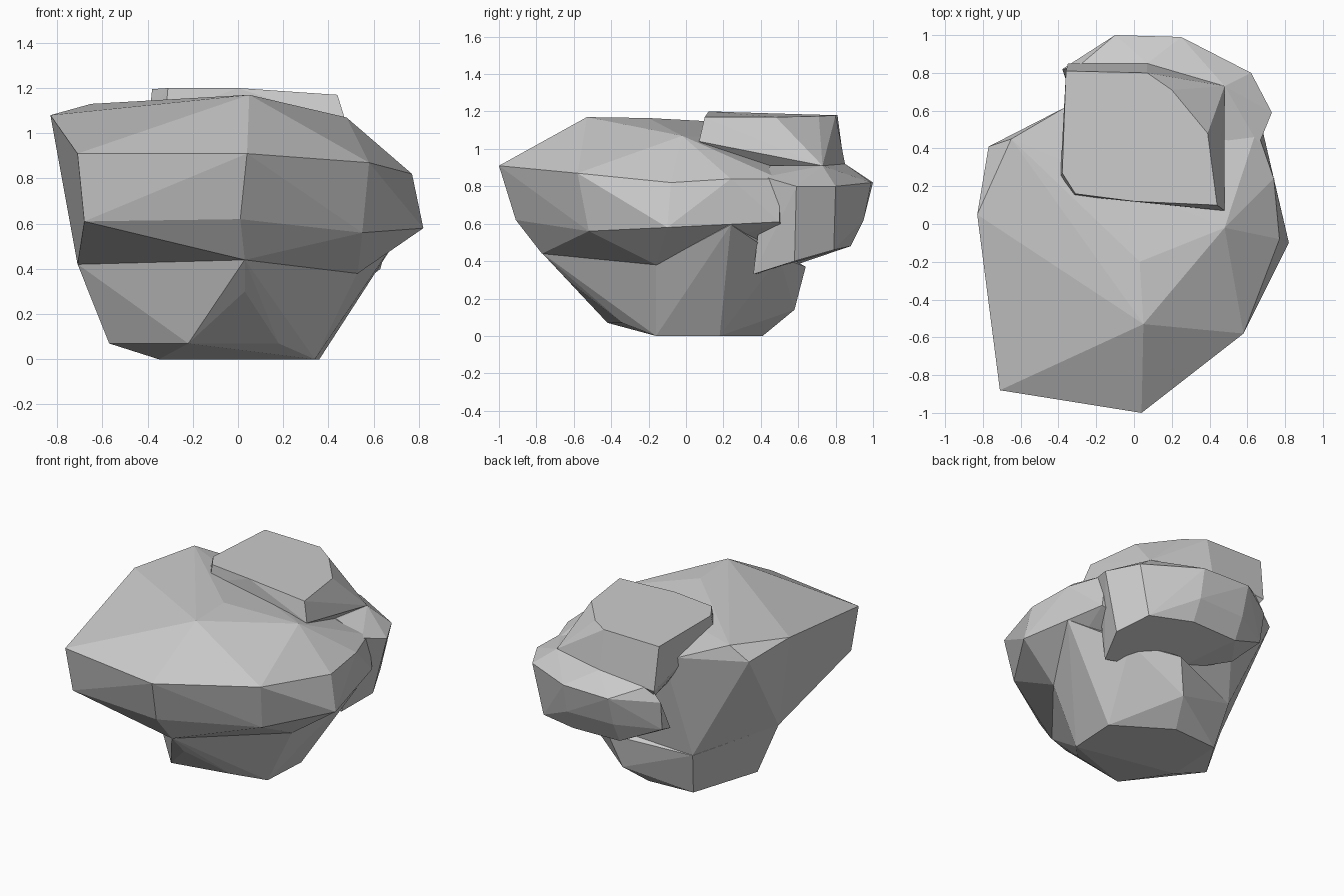
import bpy, bmesh, math


def chunk(name, points):
    """Faceted stone piece: convex hull around a few corner points."""
    bm = bmesh.new()
    for p in points:
        bm.verts.new(p)
    res = bmesh.ops.convex_hull(bm, input=bm.verts[:])
    junk = {g for g in res["geom_interior"] + res["geom_unused"]
            if isinstance(g, bmesh.types.BMVert)}
    bmesh.ops.delete(bm, geom=list(junk), context='VERTS')
    bmesh.ops.dissolve_limit(bm, angle_limit=math.radians(4),
                             verts=bm.verts[:], edges=bm.edges[:])
    bmesh.ops.recalc_face_normals(bm, faces=bm.faces[:])
    mesh = bpy.data.meshes.new(name)
    bm.to_mesh(mesh)
    bm.free()
    ob = bpy.data.objects.new(name, mesh)
    bpy.context.collection.objects.link(ob)
    return ob


# wide upper boulder: top corners, rim, lower rim, waist
boulder = chunk("boulder", [
    (-.83, .05, 1.08), (.05, -.53, 1.17), (.03, -.2, 1.165), (.48, -.02, 1.07),
    (-.65, .45, 1.13), (-.77, .41, 1.03), (-.36, .62, 1.03), (-.3, .62, .9),
    (-.71, -.88, .91), (.04, -1, .91), (.58, -.58, .87), (.77, -.08, .82),
    (.74, .24, .84), (.65, .5, .84),
    (-.68, -.84, .61), (.01, -.91, .62), (.55, -.52, .56), (.82, -.1, .58),
    (.75, .24, .6), (.68, .5, .61),
    (-.71, 0, .42), (.03, -.77, .44), (.53, -.16, .38),
    (-.38, .47, .3), (.15, .6, .4)])

# narrowing foot of the boulder
foot = chunk("foot", [
    (-.71, 0, .421), (.03, -.768, .441), (.528, -.16, .382), (.03, -.635, .3),
    (-.22, -.42, .07), (.18, -.34, .07), (-.57, .03, .07),
    (-.35, -.02, 0), (.34, -.16, 0), (.36, .18, 0), (0, .41, 0), (-.33, .39, 0),
    (.45, .25, .2), (.08, .58, .14), (-.381, .471, .3),
    (.15, .64, .37), (.745, .24, .595), (.45, .5, .42)])

# slab lying on top
slab = chunk("top_slab", [
    (-.38, .27, 1.195), (-.31, .16, 1.2), (0, .12, 1.2), (.44, .1, 1.17),
    (.39, .48, 1.17), (.2, .71, 1.175), (.07, .8, 1.18), (-.36, .81, 1.18),
    (-.39, .25, 1.1), (-.32, .15, 1.08), (.48, .07, 1.04), (.46, .35, .96),
    (.48, .73, .91), (.07, .85, .92), (-.35, .85, .88),
    (.42, .7, .86), (-.3, .8, .8), (-.25, .4, .85), (.35, .35, .85)])

# lump bulging out of the back
lump = chunk("back_lump", [
    (.48, .73, .91), (.07, .85, .92), (-.3, .83, .9), (.45, .45, .91),
    (-.38, .82, .8), (-.1, 1, .82), (.25, .99, .82), (.62, .8, .8),
    (.73, .59, .8), (.66, .42, .85),
    (-.1, .94, .62), (.25, .95, .62),
    (-.37, .79, .6), (-.1, .87, .48), (.25, .88, .48), (.54, .79, .46),
    (.63, .58, .4), (.54, .36, .33), (.1, .5, .35), (-.3, .6, .52)])

# fuse the pieces into one stone
for piece in (foot, slab, lump):
    mod = boulder.modifiers.new("fuse_" + piece.name, 'BOOLEAN')
    mod.operation = 'UNION'
    mod.solver = 'EXACT'
    mod.object = piece
deps = bpy.context.evaluated_depsgraph_get()
fused = bpy.data.meshes.new_from_object(boulder.evaluated_get(deps))
boulder.modifiers.clear()
boulder.data = fused
for piece in (foot, slab, lump):
    bpy.data.objects.remove(piece)
